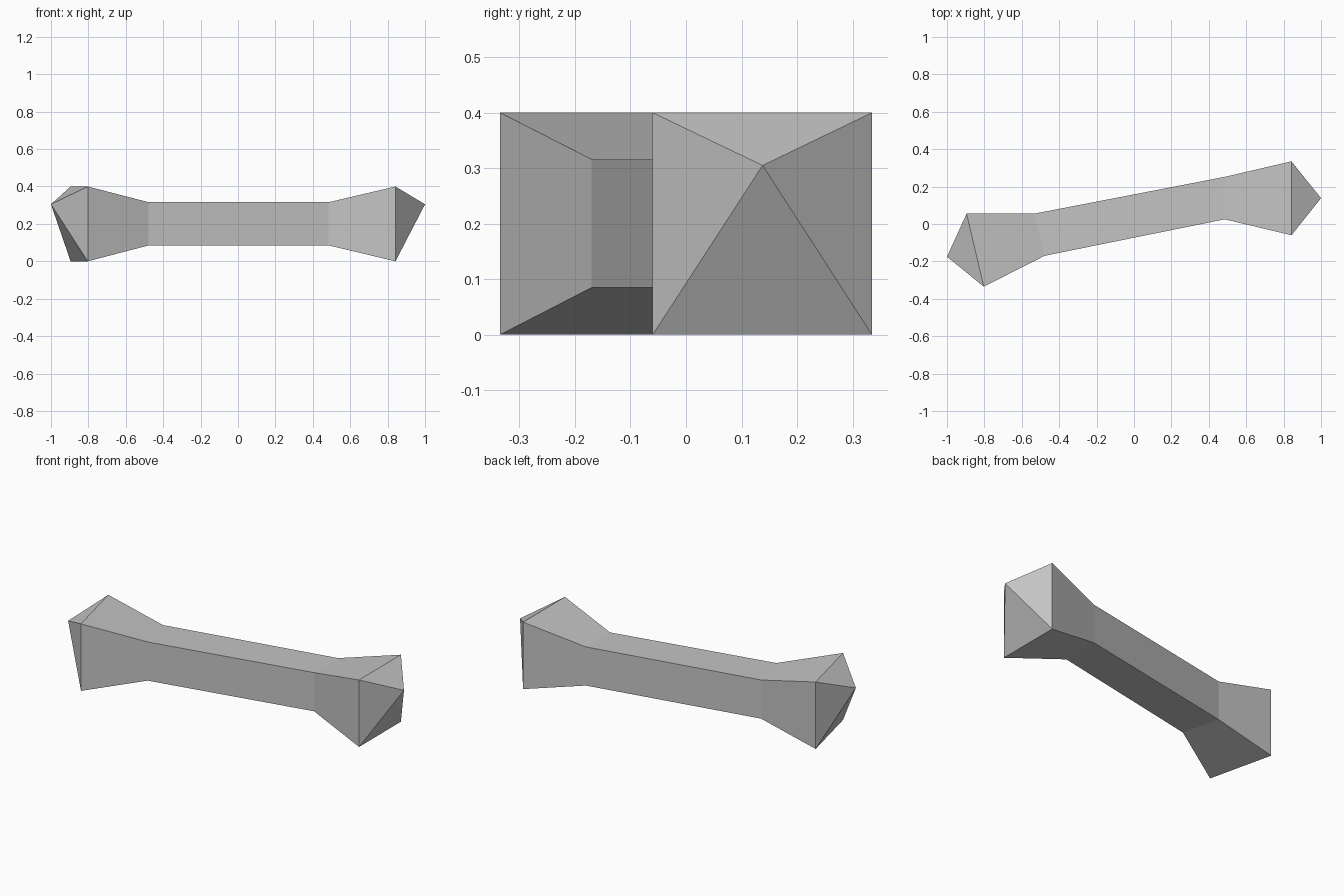
import bpy
import bmesh

cube = bpy.data.objects.get("Cube")
if cube:
    bpy.data.objects.remove(cube, do_unlink=True)

# Single matte grey
grey = bpy.data.materials.new("plain grey")
grey.use_nodes = True
colour = (0.55, 0.55, 0.55, 1)
grey.diffuse_color = colour
grey.node_tree.nodes["Principled BSDF"].inputs["Base Color"].default_value = colour

# Rectangular sections along the bone: front xy, back xy, bottom z, top z
sections = [
    ((-0.803, -0.335), (-0.895, 0.055), 0.0, 0.4),
    ((-0.478, -0.17), (-0.535, 0.055), 0.085, 0.316),
    ((0.485, 0.025), (0.485, 0.252), 0.085, 0.316),
    ((0.842, -0.06), (0.842, 0.335), 0.0, 0.4),
]
left_tip, right_tip = (-1, -0.175, 0.305), (1, 0.138, 0.305)

bm = bmesh.new()


def ring(front, back, low, high):
    """Four corners of an upright section."""
    return [bm.verts.new((*p, z)) for p, z in
            ((front, low), (back, low), (back, high), (front, high))]


def cap(corners, tip):
    """Close an end with an off-centre pyramid."""
    apex = bm.verts.new(tip)
    for i in range(4):
        bm.faces.new((corners[i], corners[(i + 1) % 4], apex))


# Flared ends and shaft
rings = [ring(*s) for s in sections]
for a, b in zip(rings, rings[1:]):
    for i in range(4):
        j = (i + 1) % 4
        bm.faces.new((a[i], a[j], b[j], b[i]))

# Pointed ends
cap(rings[0], left_tip)
cap(rings[-1], right_tip)
bmesh.ops.recalc_face_normals(bm, faces=bm.faces[:])

mesh = bpy.data.meshes.new("bone")
bm.to_mesh(mesh)
bm.free()
mesh.materials.append(grey)
bone = bpy.data.objects.new("bone", mesh)
bpy.context.collection.objects.link(bone)
